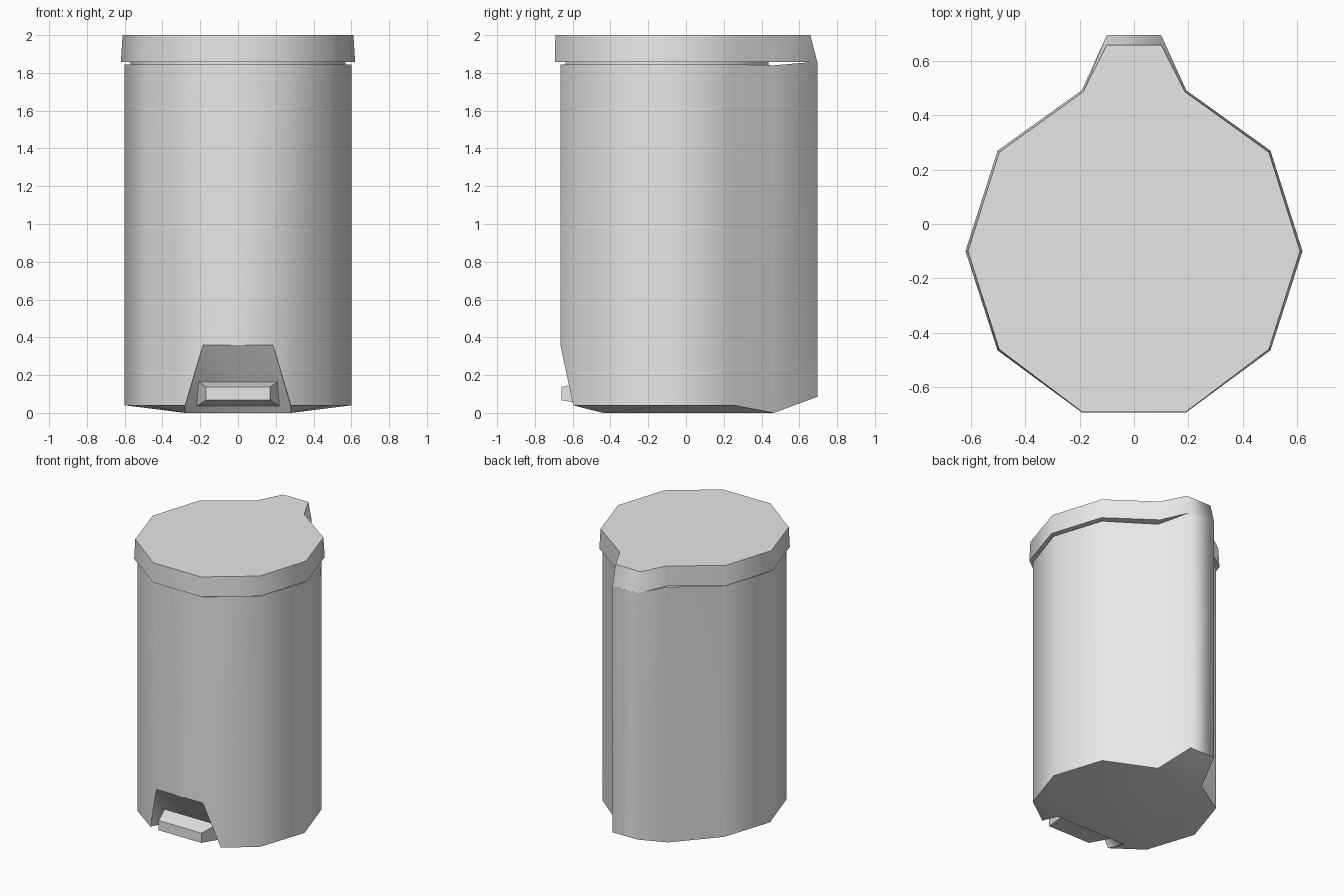
import bpy
import bmesh

cube = bpy.data.objects.get("Cube")
if cube:
    bpy.data.objects.remove(cube, do_unlink=True)

grey = bpy.data.materials.new("light grey")
grey.use_nodes = True
grey.diffuse_color = (0.8, 0.8, 0.8, 1)
grey.node_tree.nodes["Principled BSDF"].inputs["Base Color"].default_value = (0.8, 0.8, 0.8, 1)


def loop(half, heights):
    """Mirror a right-hand outline, front to back, into a closed loop."""
    right = [(x, y, z) for (x, y), z in zip(half, heights)]
    return right + [(-x, y, z) for x, y, z in reversed(right)]


def finish(name, bm, groups, smooth=True):
    """Smooth inside each face group, keep the borders between groups sharp."""
    for face in bm.faces:
        face.smooth = smooth
    for edge in bm.edges:
        edge.smooth = len({groups[f] for f in edge.link_faces}) == 1
    bmesh.ops.recalc_face_normals(bm, faces=bm.faces)
    mesh = bpy.data.meshes.new(name)
    bm.to_mesh(mesh)
    bm.free()
    mesh.materials.append(grey)
    obj = bpy.data.objects.new(name, mesh)
    bpy.context.collection.objects.link(obj)
    return obj


def prism(name, low, high, smooth=True):
    """Closed solid between two matching loops."""
    bm = bmesh.new()
    a = [bm.verts.new(p) for p in low]
    b = [bm.verts.new(p) for p in high]
    n = len(a)
    groups = {bm.faces.new((a[i], a[(i + 1) % n], b[(i + 1) % n], b[i])): "wall"
              for i in range(n)}
    groups[bm.faces.new(a)] = "bottom"
    groups[bm.faces.new(b)] = "top"
    return finish(name, bm, groups, smooth)


# Body: ten-sided bin with a hinge spine at the back and a pedal recess in front
body_half = [(0.185, -0.665), (0.485, -0.45), (0.6, -0.1),
             (0.485, 0.255), (0.185, 0.465), (0.1, 0.695)]
bm = bmesh.new()
low = [bm.verts.new(p) for p in loop(body_half, [0.36, 0.04, 0.04, 0.04, 0, 0.085])]
high = [bm.verts.new(p) for p in loop(body_half, [1.845] * 4 + [1.84, 1.86])]
rim_r, rim_l = [bm.verts.new((s * 0.28, -0.597, 0.04)) for s in (1, -1)]
in_r, in_l = [bm.verts.new((s * 0.28, -0.44, 0)) for s in (1, -1)]
groups = {}


def add(group, *verts):
    groups[bm.faces.new(verts)] = group


for i in range(12):
    j = (i + 1) % 12
    corner = {0: [rim_r], 10: [rim_l]}.get(i, [])
    add("wall", low[i], *corner, low[j], high[j], high[i])
add("top", *high)

# Pedal recess
add("recess", low[11], in_l, in_r, low[0])
add("recess", low[0], in_r, rim_r)
add("recess", low[11], rim_l, in_l)

# Underside, raised along the rim
add("bottom", in_r, low[4], low[7], in_l)
add("bottom", low[4], low[5], low[6], low[7])
for inner, ring in ((in_r, [rim_r] + low[1:5]), (in_l, [rim_l] + low[10:6:-1])):
    for p, q in zip(ring, ring[1:]):
        add("bottom", inner, p, q)
finish("bin_body", bm, groups)

# Neck between the body and the lid
neck_half = [(x * 0.95, (y + 0.1) * 0.95 - 0.1) for x, y in body_half[:5]]
prism("neck", loop(neck_half, [1.835] * 5), loop(neck_half, [1.862] * 5))

# Lid with a hinge tab
lid_low = [(0.192, -0.693), (0.502, -0.465), (0.62, -0.1),
           (0.502, 0.27), (0.192, 0.492), (0.1, 0.695)]
lid_high = [(0.19, -0.692), (0.496, -0.461), (0.611, -0.1),
            (0.496, 0.264), (0.188, 0.486), (0.1, 0.658)]
prism("lid", loop(lid_low, [1.858] * 6), loop(lid_high, [2.0] * 6))

# Pedal, flaring back into the recess
back = [(0.22, -0.46, 0.035), (0.21, -0.535, 0.165),
        (-0.21, -0.535, 0.165), (-0.22, -0.46, 0.035)]
front = [(0.17, -0.66, 0.067), (0.17, -0.66, 0.137),
         (-0.17, -0.66, 0.137), (-0.17, -0.66, 0.067)]
prism("pedal", back, front, smooth=False)
